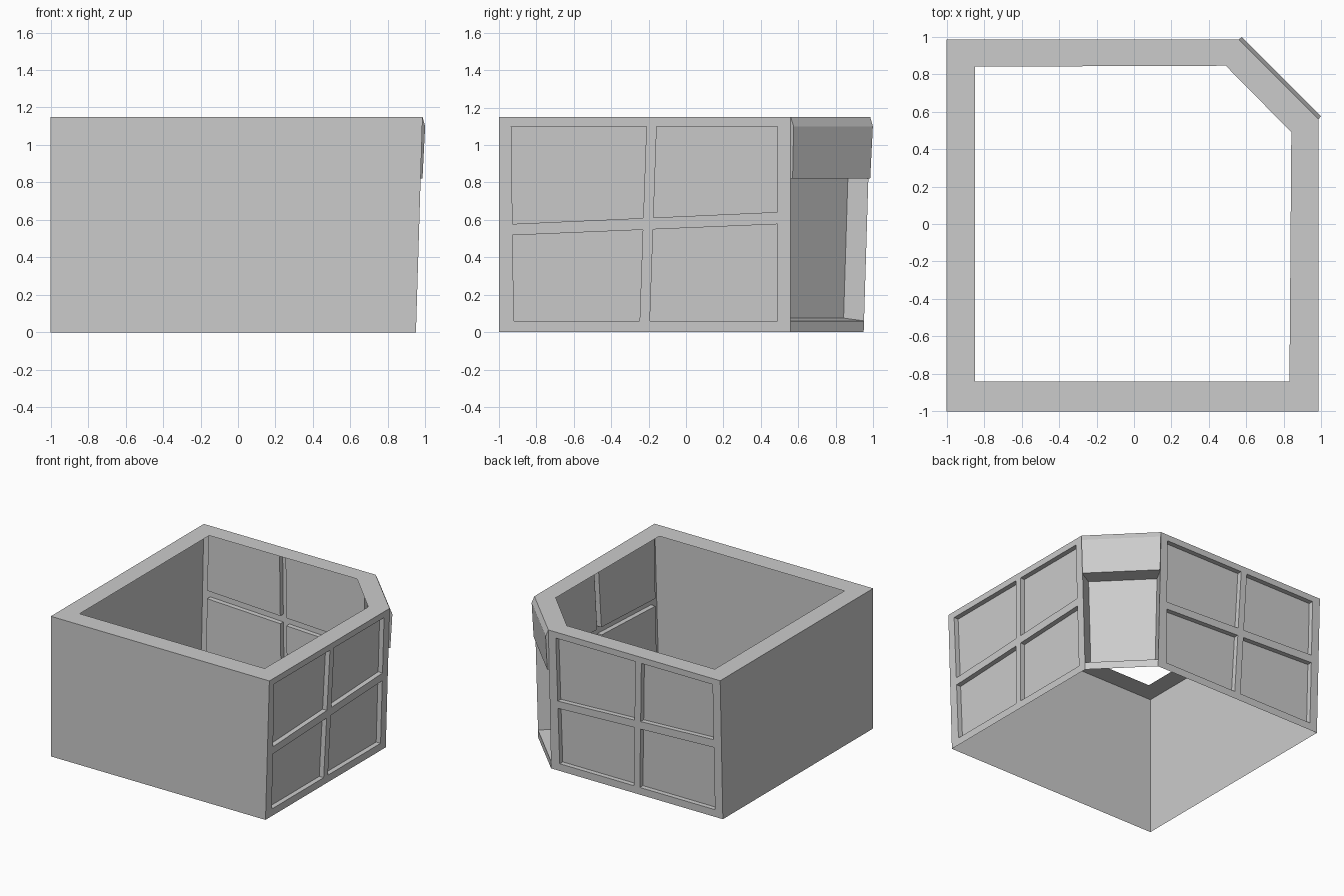
import bpy, bmesh
from mathutils import Vector

if "Cube" in bpy.data.objects:
    bpy.data.objects.remove(bpy.data.objects["Cube"])

H = 1.15          # storey height
EDGE = 0.56       # where the windowed walls meet the cut corner


def lerp(a, b, t):
    return a + (b - a) * t


def out(z):
    """Leaning outer plane of the windowed walls."""
    return lerp(0.95, 0.985, z / H)


def make(name, polys):
    bm = bmesh.new()
    for poly in polys:
        bm.faces.new([bm.verts.new(p) for p in poly])
    bmesh.ops.remove_doubles(bm, verts=bm.verts, dist=1e-4)
    mesh = bpy.data.meshes.new(name)
    bm.to_mesh(mesh)
    bm.free()
    obj = bpy.data.objects.new(name, mesh)
    bpy.context.collection.objects.link(obj)
    return obj


# Plain front and left walls
make("front_wall", [[(-1, -1, 0), (out(0), -1, 0), (out(H), -1, H), (-1, -1, H)]])
make("left_wall", [[(-1, out(0), 0), (-1, -1, 0), (-1, -1, H), (-1, out(H), H)]])

# Flat ledge around the open top
outer = [(-1, -1), (out(H), -1), (out(H), EDGE), (EDGE, out(H)), (-1, out(H))]
inner = [(-.85, -.84), (.83, -.84), (.84, .49), (.49, .845), (-.85, .84)]
make("top_ledge", [[(*outer[i], H), (*outer[(i + 1) % 5], H),
                    (*inner[(i + 1) % 5], H), (*inner[i], H)] for i in range(5)])

# Windowed walls: slightly crooked grid with four sunken panes
COLS = [(-1, -1), (-.92, -.935), (-.25, -.21), (-.195, -.155), (.49, .49), (EDGE, EDGE)]
ROWS = [(0, 0), (.06, .06), (.515, .58), (.575, .645), (1.10, 1.10), (H, H)]


def window_wall(name, place):
    def pt(c, r, depth=0.0):
        z = lerp(*ROWS[r], (sum(COLS[c]) / 2 + 1) / (1 + EDGE))
        return place(lerp(*COLS[c], z / H), z, out(z) - depth)

    polys = []
    for c in range(5):
        for r in range(5):
            cell = [(c, r), (c + 1, r), (c + 1, r + 1), (c, r + 1)]
            if c not in (1, 3) or r not in (1, 3):
                polys.append([pt(*k) for k in cell])
                continue
            polys.append([pt(*k, 0.04) for k in cell])
            for i in range(4):
                a, b = cell[i], cell[(i + 1) % 4]
                polys.append([pt(*a), pt(*b), pt(*b, 0.04), pt(*a, 0.04)])
    make(name, polys)


window_wall("right_window_wall", lambda s, z, o: (o, s, z))
window_wall("back_window_wall", lambda s, z, o: (EDGE - 1 - s, o, z))


# Cut corner: sill, recessed doorway and projecting fascia
def corner(side, inset, z, n):
    a, b = Vector((out(z), EDGE, z)), Vector((EDGE, out(z), z))
    along = (b - a).normalized()
    base = b - along * inset if side else a + along * inset
    return base + Vector((1, 1, 0)).normalized() * n


def strip(profile):
    return [[corner(0, *p), corner(1, *p), corner(1, *q), corner(0, *q)]
            for p, q in zip(profile, profile[1:])]


def cheeks(profile):
    return [[corner(0, *p) for p in profile],
            [corner(1, *p) for p in reversed(profile)]]


recess = [(0, .06, 0), (.035, .075, -.12), (.035, .82, -.12), (0, .82, 0)]
fascia = [(0, .82, 0), (0, .82, .014), (0, 1.10, .022), (0, H, 0)]
make("corner_sill", strip([(0, 0, 0), (0, .06, 0)]))
make("doorway_recess", strip(recess) + cheeks(recess))
make("door_fascia", strip(fascia) + cheeks(fascia))
